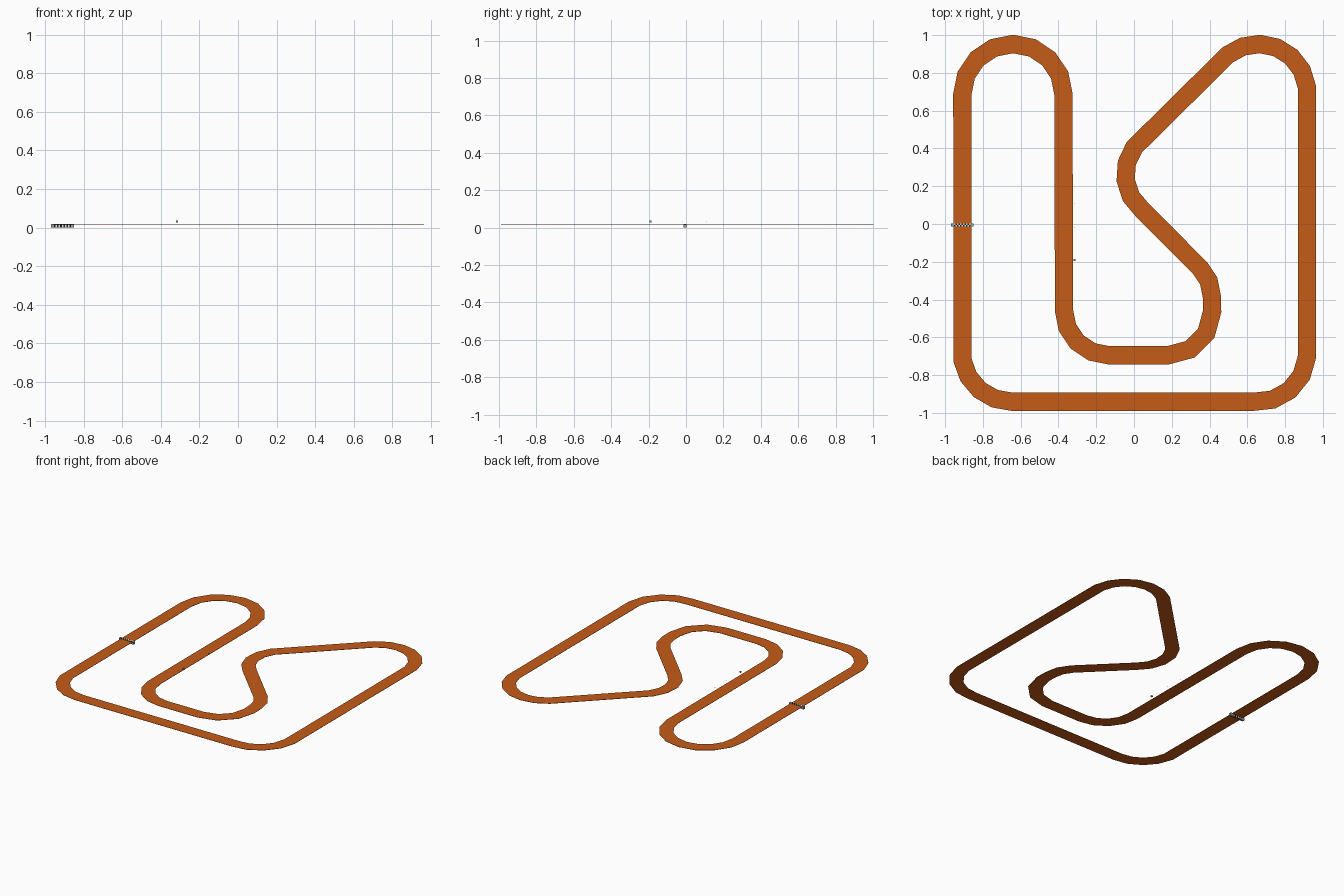
import bpy, bmesh, math
from mathutils import Vector, Matrix

if "Cube" in bpy.data.objects:
    bpy.data.objects.remove(bpy.data.objects["Cube"])


def material(name, rgb):
    m = bpy.data.materials.new(name)
    m.diffuse_color = (*rgb, 1)
    m.use_nodes = True
    m.node_tree.nodes["Principled BSDF"].inputs["Base Color"].default_value = m.diffuse_color
    return m


clay = material("clay orange", (0.56, 0.105, 0.009))
black = material("black", (0.012, 0.012, 0.012))
white = material("white", (0.8, 0.8, 0.8))
grey = material("grey", (0.35, 0.35, 0.35))


def finish(bm, name, mats):
    me = bpy.data.meshes.new(name)
    bm.to_mesh(me)
    bm.free()
    for m in mats:
        me.materials.append(m)
    ob = bpy.data.objects.new(name, me)
    bpy.context.collection.objects.link(ob)
    return ob


def box(bm, centre, size, mat=0):
    mtx = Matrix.Translation(centre) @ Matrix.Diagonal((*size, 1))
    verts = bmesh.ops.create_cube(bm, size=1, matrix=mtx)["verts"]
    for f in {f for v in verts for f in v.link_faces}:
        f.material_index = mat


def arc(cx, cy, r, a0, a1, n):
    angles = [math.radians(a0 + (a1 - a0) * i / n) for i in range(n + 1)]
    return [Vector((cx + r * math.cos(a), cy + r * math.sin(a))) for a in angles]


# Track centreline: corner arcs in driving order, straights join them
path = (arc(-0.641, 0.685, 0.268, 180, 0, 8)
        + arc(-0.132, -0.456, 0.239, 180, 270, 4)
        + arc(0.180, -0.461, 0.234, 270, 360, 3)
        + arc(0.194, -0.385, 0.218, 0, 45, 2)
        + arc(0.196, 0.262, 0.242, 231, 143.5, 4)
        + arc(0.659, 0.695, 0.258, 129, 7, 6)
        + arc(0.655, -0.680, 0.262, -5, -95, 4)
        + arc(-0.646, -0.675, 0.266, 270, 190, 4))

# Thin ribbon with mitred joints
HALF, Z, THICK = 0.048, 0.016, 0.002
bm = bmesh.new()
rows = []
n = len(path)
for i, p in enumerate(path):
    d0 = (p - path[i - 1]).normalized()
    d1 = (path[(i + 1) % n] - p).normalized()
    t = (d0 + d1).normalized()
    off = Vector((-t.y, t.x)) * HALF / max(0.5, t.dot(d1))
    corners = ((1, Z), (-1, Z), (-1, Z - THICK), (1, Z - THICK))
    rows.append([bm.verts.new((*(p + s * off), z)) for s, z in corners])
for i in range(n):
    a, b = rows[i], rows[(i + 1) % n]
    for k in range(4):
        m = (k + 1) % 4
        bm.faces.new((a[k], a[m], b[m], b[k]))
finish(bm, "track", [clay])

# Start line: chequered strip between two plain end blocks
bm = bmesh.new()
cols, cell, height = 11, 0.008, 0.02
for i in range(cols):
    for j in range(2):
        x = -0.909 + (i - (cols - 1) / 2) * cell
        box(bm, (x, -0.010 + j * cell, height / 2), (cell, cell, height), (i + j) % 2)
for s in (-1, 1):
    box(bm, (-0.909 + s * 0.052, -0.006, height / 2), (0.016, 0.016, height), 2)
finish(bm, "start_line", [black, white, grey])

# Small trackside markers
bm = bmesh.new()
for y, s in ((-0.19, 0.010), (-0.02, 0.003), (0.11, 0.003)):
    box(bm, (-0.316, y, 0.032), (s, s, s))
finish(bm, "trackside_markers", [grey])
